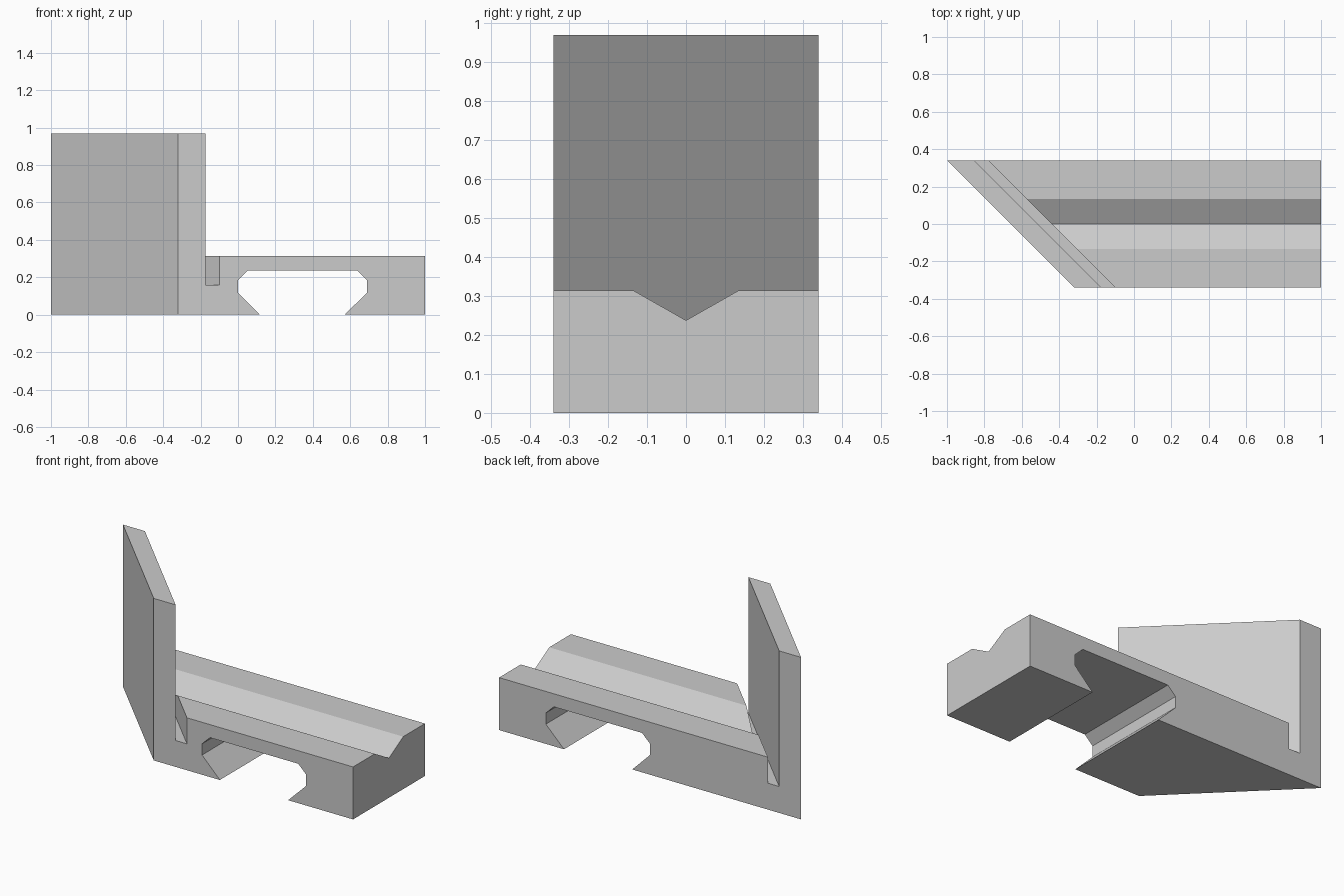
import bpy
import bmesh

HALF_DEPTH = 0.34

cube = bpy.data.objects.get("Cube")
if cube:
    bpy.data.objects.remove(cube, do_unlink=True)

grey = bpy.data.materials.new("light_grey")
grey.use_nodes = True
colour = (0.6, 0.6, 0.6, 1)
grey.diffuse_color = colour
grey.node_tree.nodes["Principled BSDF"].inputs["Base Color"].default_value = colour


def make_object(name, front, back):
    """Join two matching outlines into a closed solid."""
    bm = bmesh.new()
    a = [bm.verts.new(p) for p in front]
    b = [bm.verts.new(p) for p in back]
    bm.faces.new(a)
    bm.faces.new(b[::-1])
    for i in range(len(a)):
        j = (i + 1) % len(a)
        bm.faces.new((a[i], b[i], b[j], a[j]))
    bmesh.ops.recalc_face_normals(bm, faces=bm.faces[:])
    mesh = bpy.data.meshes.new(name)
    bm.to_mesh(mesh)
    bm.free()
    mesh.materials.append(grey)
    obj = bpy.data.objects.new(name, mesh)
    bpy.context.collection.objects.link(obj)
    return obj


def slant(x, y):
    """Shift x along the 45 degree line of the fence."""
    return x - (y + HALF_DEPTH)


# Fence and relief slot follow the slant; dovetail channel and end run straight
fence = [(-0.32, 0), (-0.32, 0.97), (-0.175, 0.97), (-0.175, 0.158),
         (-0.1, 0.158), (-0.1, 0.314)]
straight = [(1, 0.314), (1, 0), (0.57, 0), (0.69, 0.118), (0.69, 0.185),
            (0.637, 0.236), (0.053, 0.236), (0, 0.185), (0, 0.118), (0.118, 0)]


def outline(y):
    return [(slant(x, y), y, z) for x, z in fence] + [(x, y, z) for x, z in straight]


body = make_object("mitre_jig_body", outline(-HALF_DEPTH), outline(HALF_DEPTH))

# V groove along the top, starting inside the slot
groove = [(-0.27, 0.391), (0, 0.2375), (0.27, 0.391)]
cutter = make_object("groove_cutter",
                     [(slant(-0.14, y), y, z) for y, z in groove],
                     [(1.2, y, z) for y, z in groove])
cutter.hide_render = True
cutter.hide_viewport = True
cutter.display_type = 'WIRE'

cut = body.modifiers.new("v_groove", 'BOOLEAN')
cut.operation = 'DIFFERENCE'
cut.solver = 'EXACT'
cut.object = cutter
